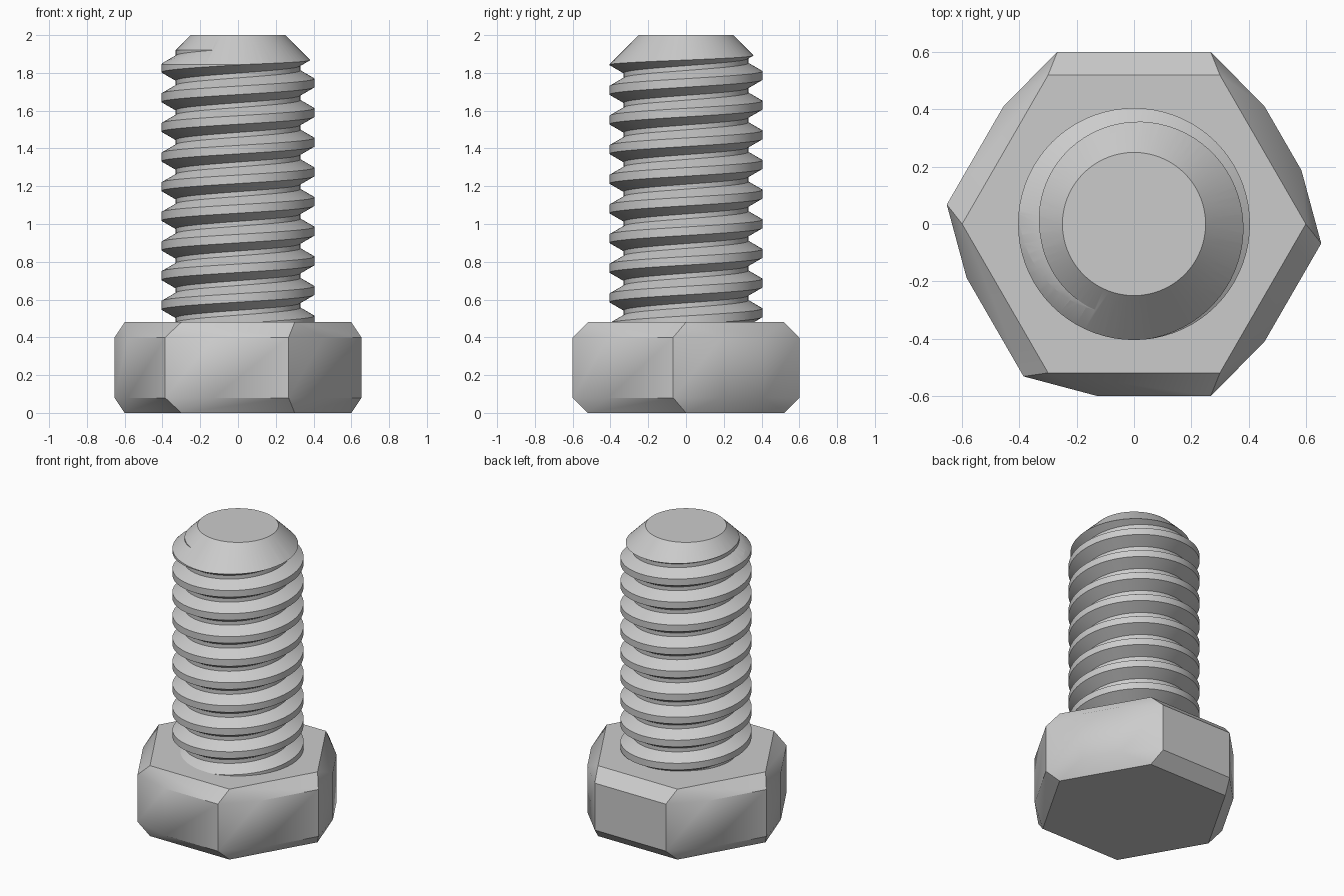
import bpy, bmesh
from math import sin, cos, tan, pi, radians
from mathutils import Vector

if "Cube" in bpy.data.objects:
    bpy.data.objects.remove(bpy.data.objects["Cube"])

# Material
steel = bpy.data.materials.new("grey steel")
steel.use_nodes = True
steel.diffuse_color = (0.6, 0.6, 0.6, 1)
steel.node_tree.nodes["Principled BSDF"].inputs["Base Color"].default_value = (0.6, 0.6, 0.6, 1)


def make_object(name, bm):
    bmesh.ops.recalc_face_normals(bm, faces=bm.faces)
    mesh = bpy.data.meshes.new(name)
    bm.to_mesh(mesh)
    bm.free()
    mesh.materials.append(steel)
    obj = bpy.data.objects.new(name, mesh)
    bpy.context.collection.objects.link(obj)
    return obj


def select_only(obj):
    bpy.ops.object.select_all(action='DESELECT')
    obj.select_set(True)
    bpy.context.view_layer.objects.active = obj


def polar(radius, angle, z):
    return Vector((radius * cos(angle), radius * sin(angle), z))


# Hex head: hexagonal ends, wider middle with unevenly clipped corners
HEAD_TOP, CHAMFER, FLAT, CORNER = 0.48, 0.08, 0.6, 0.6
WIDE, SHORT = 0.268, 0.13


def head_end(bm, z_end, z_mid):
    ends = [bm.verts.new(polar(CORNER, k * pi / 3, z_end)) for k in range(6)]
    ring = []
    for k in range(6):
        a = pi / 6 + k * pi / 3
        tangent = Vector((-sin(a), cos(a), 0))
        start = -WIDE if k == 1 else -SHORT
        stop = SHORT if k == 0 else WIDE
        ring += [bm.verts.new(polar(FLAT, a, z_mid) + tangent * t) for t in (start, stop)]
    bm.faces.new(ends)
    for k in range(6):
        n = (k + 1) % 6
        bm.faces.new((ends[k], ends[n], ring[2 * k + 1], ring[2 * k]))
        bm.faces.new((ends[n], ring[2 * n], ring[2 * k + 1]))
    return ring


bm = bmesh.new()
low = head_end(bm, 0, CHAMFER)
high = head_end(bm, HEAD_TOP, HEAD_TOP - CHAMFER)
for i in range(12):
    j = (i + 1) % 12
    bm.faces.new((low[i], low[j], high[j], high[i]))
head = make_object("hex_head", bm)

# Threaded shank: right-handed helical sweep of one thread profile
MINOR, MAJOR, PITCH, CREST = 0.33, 0.405, 0.157, 0.045
SEGMENTS, TURNS = 72, 14
FIRST_CREST = 1.747 - 10 * PITCH
flank = (MAJOR - MINOR) * tan(radians(30))
half = CREST / 2
profile = [(MINOR, -half - flank), (MAJOR, -half), (MAJOR, half), (MINOR, half + flank)]

bm = bmesh.new()
steps = SEGMENTS * TURNS
rows = []
for s in range(steps + 1):
    angle = 2 * pi * s / SEGMENTS
    z = FIRST_CREST + PITCH * s / SEGMENTS
    rows.append([bm.verts.new(polar(r, angle, z + dz)) for r, dz in profile])
for s in range(steps):
    a, b = rows[s], rows[s + 1]
    for k in range(3):
        bm.faces.new((a[k], b[k], b[k + 1], a[k + 1]))
    if s + 1 + SEGMENTS <= steps:
        c, d = rows[s + SEGMENTS], rows[s + 1 + SEGMENTS]
        bm.faces.new((a[3], b[3], d[0], c[0]))
# Close both ragged ends of the sweep
border = [e for e in bm.edges if e.is_boundary]
lower_hub = bm.verts.new((0, 0, FIRST_CREST))
upper_hub = bm.verts.new((0, 0, FIRST_CREST + TURNS * PITCH))
for e in border:
    hub = lower_hub if e.verts[0].co.z < 1 else upper_hub
    bm.faces.new((e.verts[0], e.verts[1], hub))
shank = make_object("threaded_shank", bm)

# Envelope that trims the shank to a chamfered tip
bm = bmesh.new()
outline = [(0.7, 0.3), (0.7, 1.55), (0.25, 2.0)]
loops = [[bm.verts.new(polar(r, 2 * pi * i / SEGMENTS, z)) for i in range(SEGMENTS)]
         for r, z in outline]
for a, b in zip(loops, loops[1:]):
    for i in range(SEGMENTS):
        j = (i + 1) % SEGMENTS
        bm.faces.new((a[i], a[j], b[j], b[i]))
bm.faces.new(loops[0])
bm.faces.new(loops[-1])
envelope = make_object("tip_envelope", bm)
envelope.hide_render = True

select_only(shank)
trim = shank.modifiers.new("trim", 'BOOLEAN')
trim.operation = 'INTERSECT'
trim.solver = 'EXACT'
trim.object = envelope
bpy.ops.object.modifier_apply(modifier=trim.name)
bpy.data.objects.remove(envelope)

# Smooth shading with crisp edges
for obj in (head, shank):
    select_only(obj)
    bpy.ops.object.shade_smooth_by_angle(angle=radians(30))
